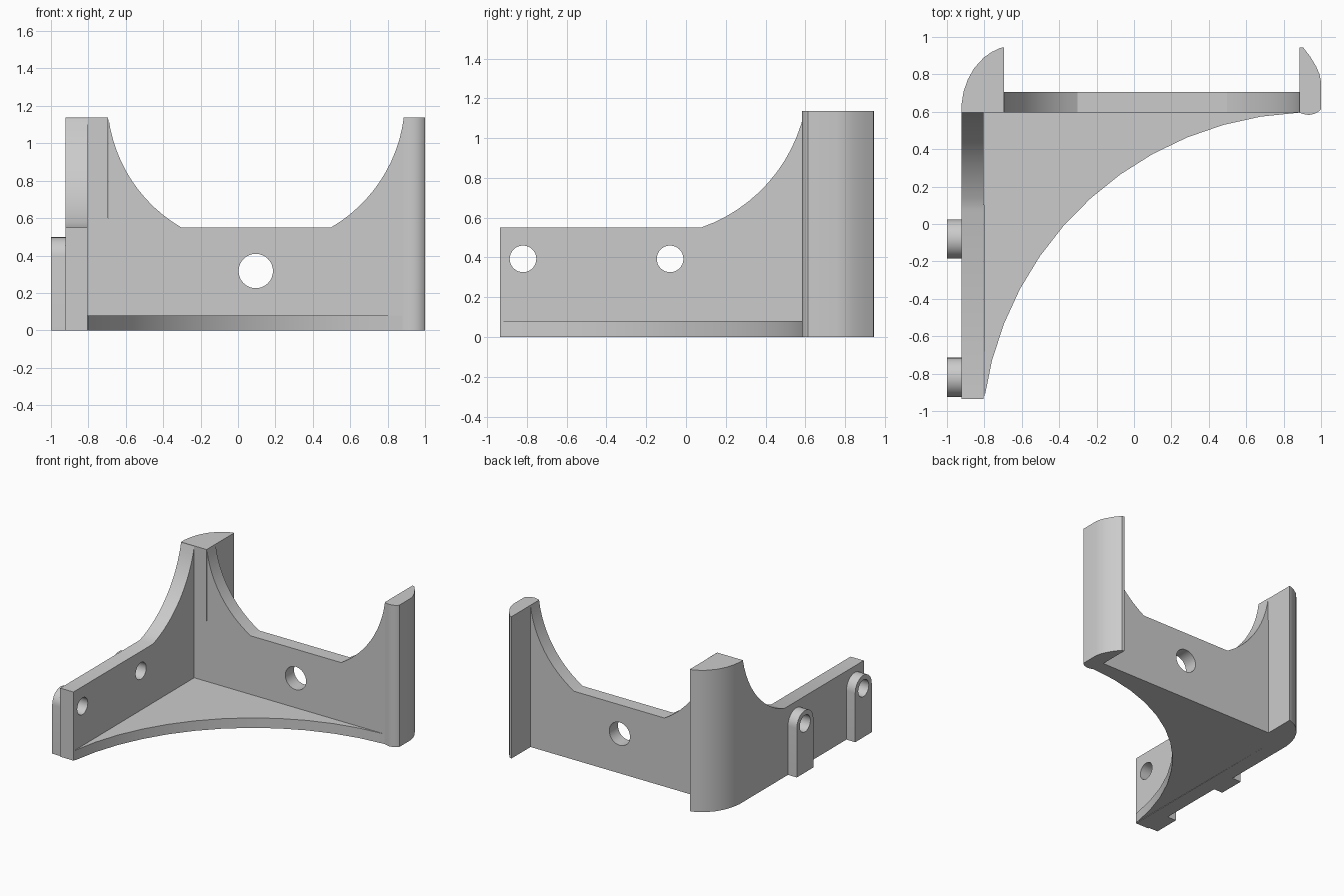
import bpy, bmesh, math
from mathutils import Vector

cube = bpy.data.objects.get("Cube")
if cube:
    bpy.data.objects.remove(cube, do_unlink=True)

grey = bpy.data.materials.new("light grey")
grey.use_nodes = True
colour = (0.6, 0.6, 0.6, 1)
grey.diffuse_color = colour
grey.node_tree.nodes["Principled BSDF"].inputs["Base Color"].default_value = colour

TOP, RAIL = 1.137, 0.55
LEFT, INNER, BACK = -0.922, -0.805, 0.595


def arc(cx, cy, r, start, end, n):
    """Points along a circular arc, angles in radians."""
    steps = [start + (end - start) * i / n for i in range(n + 1)]
    return [(cx + r * math.cos(a), cy + r * math.sin(a)) for a in steps]


def extrude(name, profile, axis, low, high):
    """Prism from a 2D profile, extruded along x, y or z."""
    place = {"x": lambda u, v: (low, u, v),
             "y": lambda u, v: (u, low, v),
             "z": lambda u, v: (u, v, low)}[axis]
    bm = bmesh.new()
    face = bm.faces.new([bm.verts.new(place(u, v)) for u, v in profile])
    moved = bmesh.ops.extrude_face_region(bm, geom=[face])["geom"]
    offset = Vector([(high - low) * (axis == a) for a in "xyz"])
    bmesh.ops.translate(bm, vec=offset,
                        verts=[v for v in moved if isinstance(v, bmesh.types.BMVert)])
    bmesh.ops.recalc_face_normals(bm, faces=bm.faces)
    mesh = bpy.data.meshes.new(name)
    bm.to_mesh(mesh)
    bm.free()
    mesh.materials.append(grey)
    ob = bpy.data.objects.new(name, mesh)
    bpy.context.collection.objects.link(ob)
    return ob


def select(ob):
    bpy.ops.object.select_all(action="DESELECT")
    ob.select_set(True)
    bpy.context.view_layer.objects.active = ob


def drill(ob, axis, u, v, r):
    """Round hole straight through a part."""
    circle = arc(u, v, r, 0, math.tau, 32)[:-1]
    cutter = extrude("hole_cutter", circle, axis, -1.5, 1.5)
    cutter.hide_render = True
    mod = ob.modifiers.new("hole", "BOOLEAN")
    mod.operation, mod.solver, mod.object = "DIFFERENCE", "EXACT", cutter
    select(ob)
    bpy.ops.object.modifier_apply(modifier=mod.name)
    bpy.data.objects.remove(cutter, do_unlink=True)


# Floor web with a concave front edge
curve = arc(0.962, -1.183, 1.78, math.radians(171.8), math.radians(92.6), 12)
parts = [extrude("floor_web", curve + [(INNER, BACK)], "z", 0, 0.08)]

# Back wall with a scooped top
cx, cz, r = 0.097, 1.238, 0.796
a_top, a_low = math.asin((TOP - cz) / r), math.asin((RAIL - cz) / r)
right_scoop = arc(cx, cz, r, a_top, a_low, 12)
left_scoop = [(2 * cx - x, z) for x, z in reversed(right_scoop)]
back_wall = extrude("back_wall", [(-0.695, 0), (0.885, 0)] + right_scoop + left_scoop,
                    "y", BACK, 0.705)
drill(back_wall, "y", 0.095, 0.317, 0.092)
parts.append(back_wall)

# Side wall rising in a sweep to the corner column
cy, cz, r = -0.185, 1.307, 0.8
sweep = arc(cy, cz, r, math.asin((TOP - cz) / r), math.asin((RAIL - cz) / r), 12)
side_wall = extrude("side_wall", [(-0.935, 0), (BACK, 0)] + sweep + [(-0.935, RAIL)],
                    "x", LEFT, INNER)
parts.append(side_wall)

# Mounting lugs with holes through the side wall
for label, y in (("front", -0.82), ("rear", -0.08)):
    outline = [(y - 0.105, 0), (y + 0.105, 0)] + arc(y, 0.393, 0.105, 0, math.pi, 16)
    lug = extrude(label + "_lug", outline, "x", -1, LEFT)
    for ob in (lug, side_wall):
        drill(ob, "x", y, 0.393, 0.067)
    parts.append(lug)

# Corner column with a rounded outer side
parts.append(extrude("corner_column", [
    (-0.695, BACK), (-0.695, 0.945), (-0.715, 0.941), (-0.76, 0.92), (-0.803, 0.89),
    (-0.855, 0.833), (-0.89, 0.77), (-0.912, 0.705), (LEFT, 0.64), (LEFT, BACK)],
    "z", 0, TOP))

# End column with rounded front and back corners
parts.append(extrude("end_column", [
    (0.885, BACK), (0.905, 0.588), (0.935, 0.583), (0.965, 0.589), (0.99, 0.603),
    (1, 0.615), (1, 0.76), (0.992, 0.8), (0.975, 0.84), (0.942, 0.895),
    (0.905, 0.943), (0.885, 0.945)], "z", 0, TOP))

# Smooth curved faces, keep hard edges
for ob in parts:
    select(ob)
    bpy.ops.object.shade_smooth_by_angle(angle=math.radians(30))
